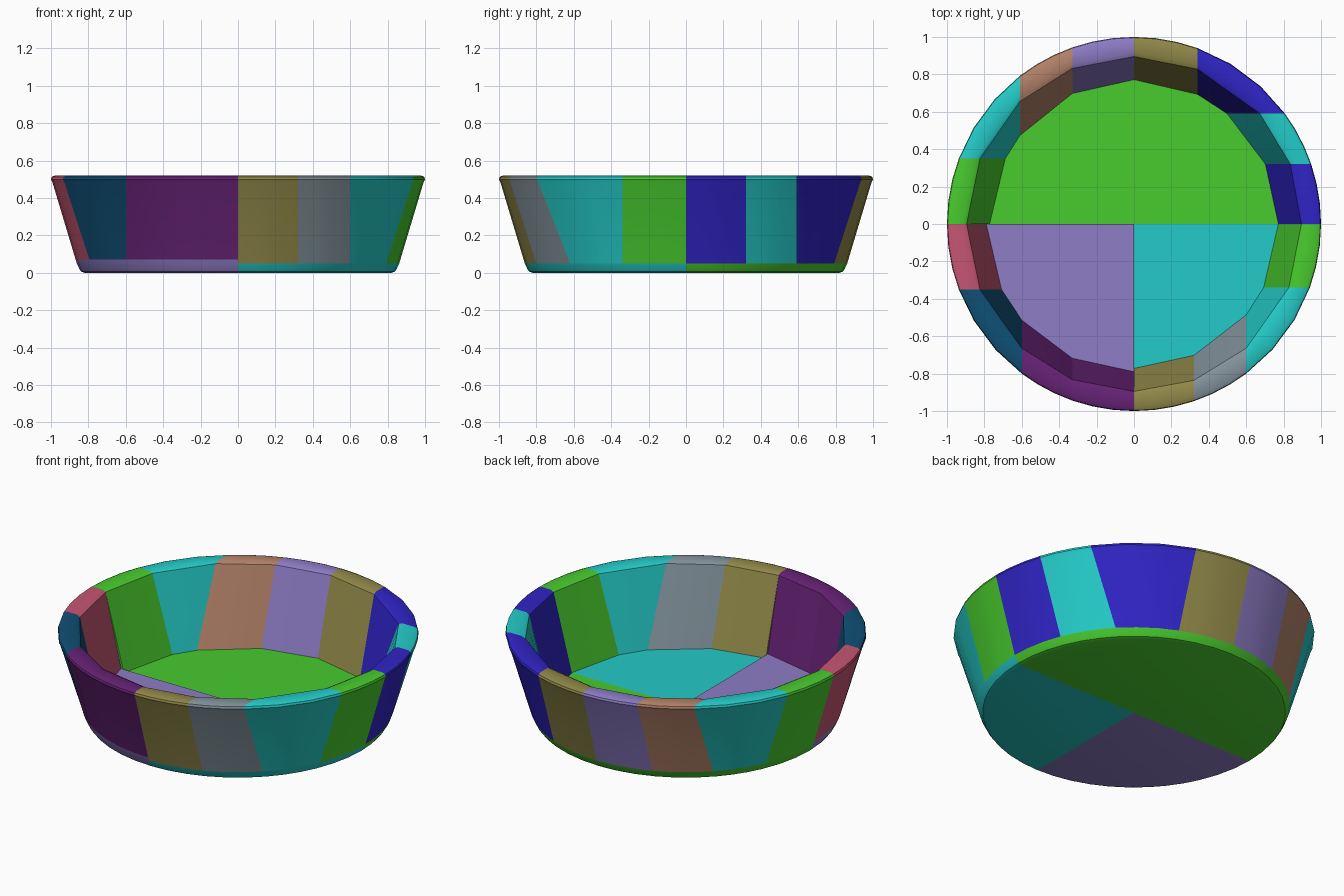
import bpy, bmesh, math
from mathutils import Vector

cube = bpy.data.objects.get("Cube")
if cube:
    bpy.data.objects.remove(cube, do_unlink=True)


def material(name, r, g, b):
    """Flat material from display colour, stored as linear."""
    col = [((c / 255 + 0.055) / 1.055) ** 2.4 for c in (r, g, b)] + [1.0]
    m = bpy.data.materials.new(name)
    m.use_nodes = True
    m.diffuse_color = col
    bsdf = next(n for n in m.node_tree.nodes if n.type == 'BSDF_PRINCIPLED')
    bsdf.inputs["Base Color"].default_value = col
    return m


MATS = {
    "green": material("green", 72, 203, 46),
    "teal": material("teal", 36, 203, 200),
    "lilac": material("lilac", 142, 125, 198),
    "blue": material("blue", 48, 36, 198),
    "salmon": material("salmon", 180, 131, 106),
    "olive": material("olive", 146, 137, 73),
    "rose": material("rose", 198, 86, 116),
    "navy": material("navy", 15, 79, 117),
    "plum": material("plum", 102, 34, 117),
    "grey": material("grey", 131, 147, 156),
}

# Panels counter-clockwise from +x: cutting plane, its offset, side of the circle
PANELS = [
    ("wall_left_back", "y", 0, 1, "blue"),
    ("wall_left_back_middle", "y", 0.32, 1, "teal"),
    ("wall_left_back_corner", "y", 0.59, 1, "blue"),
    ("wall_back_left", "x", 0.34, 1, "olive"),
    ("wall_back_right", "x", 0, 1, "lilac"),
    ("wall_back_right_middle", "x", -0.33, 1, "salmon"),
    ("wall_right_back_corner", "x", -0.61, 1, "teal"),
    ("wall_right_back", "y", 0.35, -1, "green"),
    ("wall_right_front", "y", 0, -1, "rose"),
    ("wall_right_front_corner", "y", -0.35, -1, "navy"),
    ("wall_front_right_middle", "x", -0.6, -1, "plum"),
    ("wall_front_right", "x", -0.33, -1, "plum"),
    ("wall_front_left", "x", 0, -1, "olive"),
    ("wall_front_left_middle", "x", 0.32, -1, "grey"),
    ("wall_left_front_corner", "x", 0.6, -1, "teal"),
    ("wall_left_front", "y", -0.34, 1, "green"),
]
STEPS = 3


def cut_point(i, r):
    """Where the cutting plane of panel i meets a circle of radius r."""
    _, axis, v, side, _ = PANELS[i % len(PANELS)]
    w = side * math.sqrt(r * r - v * v)
    return Vector((v, w, 0)) if axis == "x" else Vector((w, v, 0))


def arc(i, r, z, curved):
    """Points across panel i, following the circle or its chord."""
    a, b = cut_point(i, r), cut_point(i + 1, r)
    pts = []
    for k in range(STEPS + 1):
        p = a.lerp(b, k / STEPS)
        if curved:
            p = p.normalized() * r
        pts.append(Vector((p.x, p.y, z)))
    return pts


def finish(bm, name, colour):
    bmesh.ops.remove_doubles(bm, verts=bm.verts, dist=1e-5)
    bmesh.ops.recalc_face_normals(bm, faces=bm.faces)
    mesh = bpy.data.meshes.new(name)
    bm.to_mesh(mesh)
    bm.free()
    ob = bpy.data.objects.new(name, mesh)
    bpy.context.collection.objects.link(ob)
    mesh.materials.append(MATS[colour])
    bpy.ops.object.select_all(action='DESELECT')
    ob.select_set(True)
    bpy.context.view_layer.objects.active = ob
    bpy.ops.object.shade_smooth_by_angle(angle=math.radians(35))


def bridge(bm, r0, r1):
    for k in range(len(r0) - 1):
        bm.faces.new((r0[k], r0[k + 1], r1[k + 1], r1[k]))


def outer_radius(z):
    return 0.862 + (z - 0.05) * 0.3


def wall_panel(i, z0, inner):
    """Closed slanted wall block with a softened rim."""
    profile = [(outer_radius(z0), z0, True), (outer_radius(0.48), 0.48, True),
               (1.0, 0.5, True), (0.996, 0.513, True), (0.98, 0.52, True),
               (0.915, 0.52, False), (0.895, 0.51, False), (inner, z0, False)]
    bm = bmesh.new()
    rings = [[bm.verts.new(p) for p in arc(i, *row)] for row in profile]
    for a, b in zip(rings, rings[1:] + rings[:1]):
        bridge(bm, a, b)
    bm.faces.new([r[0] for r in rings])
    bm.faces.new([r[-1] for r in rings])
    finish(bm, PANELS[i][0], PANELS[i][4])


def base_plate(name, first, last, height, colour):
    """Closed wedge of the floor with a rounded bottom edge."""
    profile = [(0.82, 0), (0.838, 0.006), (0.848, 0.02), (outer_radius(height), height)]
    bm = bmesh.new()
    rings = []
    for r, z in profile:
        pts = []
        for i in range(first, last):
            pts += arc(i, r, z, True)[:STEPS]
        pts.append(arc(last - 1, r, z, True)[-1])
        rings.append([bm.verts.new(p) for p in pts])
    for a, b in zip(rings, rings[1:]):
        bridge(bm, a, b)
    # Flat underside and floor meet at the centre, with straight cut sides
    low, high = bm.verts.new((0, 0, 0)), bm.verts.new((0, 0, height))
    for centre, ring in ((low, rings[0]), (high, rings[-1])):
        for a, b in zip(ring, ring[1:]):
            bm.faces.new((centre, a, b))
    for end in (0, -1):
        bm.faces.new([low] + [r[end] for r in rings] + [high])
    finish(bm, name, colour)


# Floor plates: back half and two front quarters
base_plate("base_back", 0, 8, 0.05, "green")
base_plate("base_front_right", 8, 12, 0.07, "lilac")
base_plate("base_front_left", 12, 16, 0.05, "teal")

# Wall panels stand on the plates
for i in range(len(PANELS)):
    if 8 <= i < 12:
        wall_panel(i, 0.07, 0.79)
    else:
        wall_panel(i, 0.05, 0.772)
